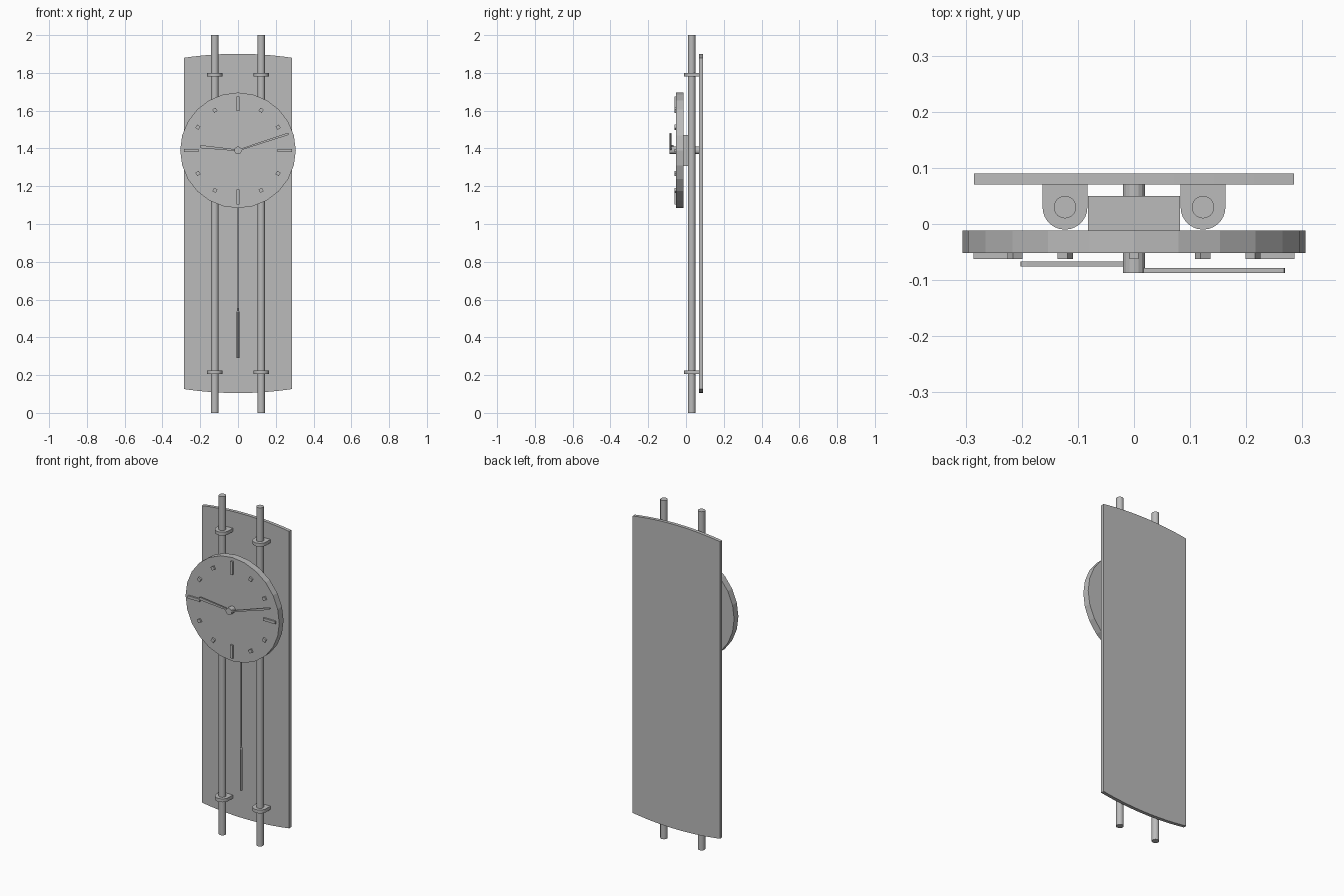
import bpy
import bmesh
from math import sin, cos, pi, radians, atan2, hypot
from mathutils import Vector

cube = bpy.data.objects.get("Cube")
if cube:
    bpy.data.objects.remove(cube, do_unlink=True)

grey = bpy.data.materials.new("satin_grey")
grey.use_nodes = True
colour = (0.5, 0.5, 0.5, 1)
grey.diffuse_color = colour
grey.node_tree.nodes["Principled BSDF"].inputs["Base Color"].default_value = colour

CENTRE = 1.39  # height of the dial centre


def prism(name, outline, start, end, axis="Y", smooth=False):
    """Extrude a 2D outline along Y (outline in x, z) or Z (outline in x, y)."""
    def place(p, d):
        return Vector((p[0], d, p[1])) if axis == "Y" else Vector((p[0], p[1], d))
    bm = bmesh.new()
    a = [bm.verts.new(place(p, start)) for p in outline]
    b = [bm.verts.new(place(p, end)) for p in outline]
    bm.faces.new(a)
    bm.faces.new(b)
    for i in range(len(a)):
        j = (i + 1) % len(a)
        bm.faces.new((a[i], a[j], b[j], b[i]))
    bmesh.ops.recalc_face_normals(bm, faces=bm.faces)
    mesh = bpy.data.meshes.new(name)
    bm.to_mesh(mesh)
    bm.free()
    mesh.materials.append(grey)
    obj = bpy.data.objects.new(name, mesh)
    bpy.context.collection.objects.link(obj)
    if smooth:
        bpy.ops.object.select_all(action="DESELECT")
        obj.select_set(True)
        bpy.context.view_layer.objects.active = obj
        bpy.ops.object.shade_smooth_by_angle(angle=radians(30))
    return obj


def circle(x, y, r, n):
    return [(x + r * cos(2 * pi * i / n), y + r * sin(2 * pi * i / n)) for i in range(n)]


def rect(x, y, w, h):
    return [(x - w, y - h), (x + w, y - h), (x + w, y + h), (x - w, y + h)]


def radial(angle, points):
    """Turn (along, across) points to a direction from the dial centre."""
    c, s = cos(angle), sin(angle)
    return [(u * c - v * s, CENTRE + u * s + v * c) for u, v in points]


# Back panel with bowed top and bottom edges
N = 16
W = 0.285
xs = [-W + 2 * W * i / N for i in range(N + 1)]
bow = [0.021 * (1 - (x / W) ** 2) for x in xs]
lower = [(x, 0.126 - b) for x, b in zip(xs, bow)]
upper = [(x, 1.88 + b) for x, b in zip(xs, bow)]
prism("back_panel", lower + upper[::-1], 0.07, 0.09)

# Two upright rods, each held by two rounded brackets
for side, x in (("right", -0.123), ("left", 0.123)):
    prism(f"{side}_rod", circle(x, 0.03, 0.02, 24), 0, 2, "Z", smooth=True)
    arc = [(x + 0.04 * cos(t), 0.03 + 0.04 * sin(t))
           for t in (pi + pi * i / 14 for i in range(15))]
    for level, z in (("lower", 0.215), ("upper", 1.79)):
        prism(f"{side}_{level}_bracket", arc + [(x + 0.04, 0.07), (x - 0.04, 0.07)],
              z - 0.01, z + 0.01, "Z", smooth=True)

# Movement box, its wall spacer and the dial
prism("movement_box", rect(0, CENTRE, 0.082, 0.082), -0.012, 0.05)
prism("wall_spacer", circle(0, CENTRE, 0.02, 16), 0.05, 0.07)
prism("dial", circle(0, CENTRE, 0.306, 24), -0.052, -0.012)

# Hour marks: long bars at the quarters, small squares between
for i in range(12):
    shape = rect(0.247, 0, 0.039, 0.008) if i % 3 == 0 else rect(0.245, 0, 0.01, 0.01)
    prism(f"hour_mark_{i + 1}", radial(i * pi / 6, shape), -0.062, -0.052)

# Hub and tapered hands
prism("hub", circle(0, CENTRE, 0.02, 16), -0.087, -0.052)
for name, tip, wide, back in (("hour_hand", (-0.202, 0.02), 0.008, -0.067),
                              ("minute_hand", (0.268, 0.088), 0.006, -0.078)):
    length = hypot(*tip)
    taper = [(0, -0.004), (length - 0.01, -wide), (length, -wide * 0.5),
             (length, wide * 0.5), (length - 0.01, wide), (0, 0.004)]
    prism(name, radial(atan2(tip[1], tip[0]), taper), back - 0.009, back)

# Pendulum: thin rod with a slim weight
prism("pendulum_rod", circle(0, 0.03, 0.003, 12), 0.54, 1.32, "Z", smooth=True)
prism("pendulum_weight", circle(0, 0.03, 0.007, 12), 0.29, 0.535, "Z", smooth=True)
shoulder = prism("pendulum_shoulder", circle(0, 0.03, 0.007, 12), 0.535, 0.56, "Z", smooth=True)
for v in shoulder.data.vertices:
    if v.co.z > 0.55:
        v.co.x *= 0.45
        v.co.y = 0.03 + (v.co.y - 0.03) * 0.45
